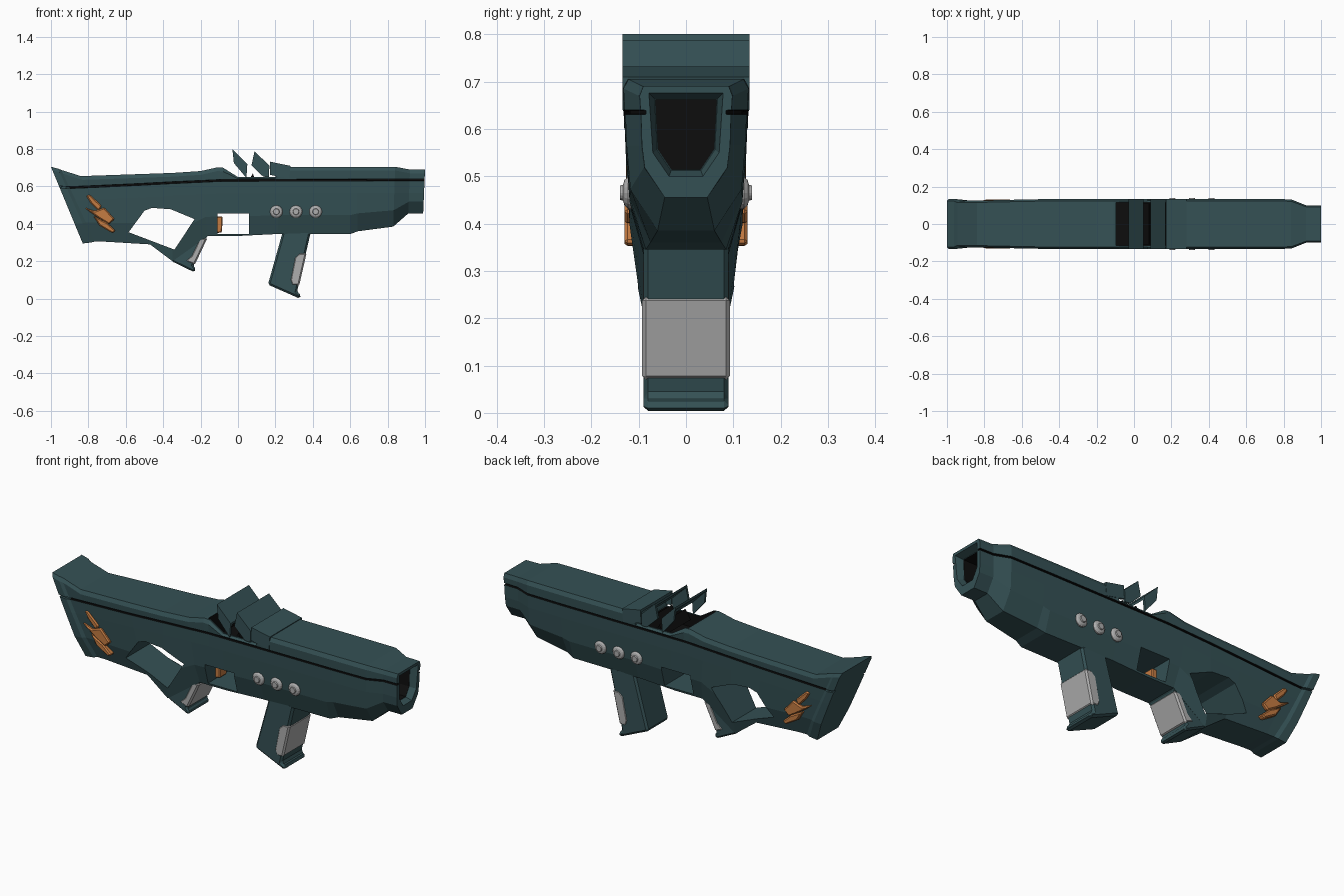
import bpy, bmesh, math

if "Cube" in bpy.data.objects:
    bpy.data.objects.remove(bpy.data.objects["Cube"])


def material(name, rgb):
    m = bpy.data.materials.new(name)
    m.diffuse_color = (*rgb, 1)
    m.use_nodes = True
    m.node_tree.nodes["Principled BSDF"].inputs["Base Color"].default_value = m.diffuse_color
    return m


TEAL = material("dark_teal", (0.035, 0.082, 0.09))
BLACK = material("black", (0.004, 0.004, 0.004))
GREY = material("pale_grey", (0.42, 0.42, 0.42))
ORANGE = material("copper_orange", (0.56, 0.20, 0.055))


def loft(name, rings, mats, rule=None):
    """Skin a list of equal-length rings of points and cap both ends."""
    bm = bmesh.new()
    rows = [[bm.verts.new(p) for p in r] for r in rings]
    n = len(rows[0])
    for s in range(len(rows) - 1):
        a, b = rows[s], rows[s + 1]
        for k in range(n):
            f = bm.faces.new((a[k], a[(k + 1) % n], b[(k + 1) % n], b[k]))
            f.material_index = rule(s, k) if rule else 0
    bm.faces.new(rows[0])
    bm.faces.new(rows[-1])
    bmesh.ops.recalc_face_normals(bm, faces=bm.faces)
    me = bpy.data.meshes.new(name)
    bm.to_mesh(me)
    bm.free()
    for m in mats:
        me.materials.append(m)
    ob = bpy.data.objects.new(name, me)
    bpy.context.collection.objects.link(ob)
    return ob


def prism(name, pts, y0, y1, mat, bevel=0.0, mirror=False):
    """Extrude an (x, z) profile along y."""
    ob = loft(name, [[(x, y, z) for x, z in pts] for y in (y0, y1)], [mat])
    if bevel:
        b = ob.modifiers.new("bevel", 'BEVEL')
        b.width, b.segments, b.limit_method = bevel, 1, 'ANGLE'
    if mirror:
        ob.modifiers.new("mirror", 'MIRROR').use_axis = (False, True, False)
    return ob


def cut(target, cutter):
    cutter.hide_render = True
    m = target.modifiers.new("cut", 'BOOLEAN')
    m.operation, m.solver, m.object = 'DIFFERENCE', 'EXACT', cutter
    m.material_mode = 'TRANSFER'
    bpy.context.view_layer.objects.active = target
    bpy.ops.object.modifier_apply(modifier=m.name)
    bpy.data.objects.remove(cutter)


# Main body: x top, z top, x bottom, z bottom, groove z, half width, bottom half width
stations = [
    (-1.00, .705, -.83, .295, .598, .133, .088),
    (-.962, .695, -.785, .300, .594, .133, .088),
    (-.945, .688, -.765, .305, .594, .124, .082),
    (-.84, .655, -.72, .305, .597, .125, .082),
    (-.55, .665, -.47, .290, .610, .132, .085),
    (-.35, .672, -.35, .200, .620, .134, .088),
    (-.20, .682, -.16, .335, .627, .134, .09),
    (-.11, .702, -.11, .335, .631, .134, .09),
    (-.08, .700, -.08, .335, .632, .134, .09),
    (.00, .650, .00, .335, .632, .134, .09),
    (.20, .650, .20, .345, .633, .134, .09),
    (.215, .705, .215, .345, .633, .134, .09),
    (.60, .705, .60, .345, .634, .134, .085),
    (.64, .705, .64, .360, .634, .134, .075),
    (.84, .705, .83, .385, .635, .132, .06),
    (.92, .690, .91, .455, .635, .100, .045),
    (1.00, .690, .99, .455, .635, .098, .045)]


def section(xt, zt, xb, zb, zg, w, bw):
    half = [(w * .92, zt), (w, max(zt - .02, zg + .009)), (w * .98, zg + .005),
            (w - .014, zg + .004), (w - .014, zg - .004), (w * .97, zg - .005),
            (w * .95, zg - .07), (w * .89, zb + .35 * (zg - zb)), (bw, zb)]
    pts = half + [(-y, z) for y, z in reversed(half)]
    return [(xt + (xb - xt) * (zt - z) / (zt - zb), y, z) for y, z in pts]


body = loft("body", [section(*s) for s in stations], [TEAL, BLACK],
            lambda s, k: 1 if s > 1 and k in (2, 3, 4, 12, 13, 14) else 0)

# Openings: stock, trigger and top vent
cut(body, prism("stock_cutter", [(-.585, .355), (-.5, .47), (-.46, .485), (-.36, .478),
                                 (-.232, .425), (-.34, .262)], -.3, .3, TEAL))
cut(body, prism("trigger_cutter", [(-.11, .346), (-.11, .455), (.06, .455), (.06, .346)],
                -.3, .3, TEAL))
cut(body, prism("vent_cutter", [(-.095, .58), (-.095, .9), (.195, .9), (.195, .58)],
                -.115, .115, BLACK))


# Muzzle opening: flared lip, then a dark bore
def shield(x, s):
    half = [(.068, .07), (.062, -.04), (.032, -.085)]
    pts = half + [(-y, z) for y, z in reversed(half)]
    return [(x, y * s, .595 + z * s) for y, z in pts]


cut(body, loft("lip_cutter", [shield(1.01, 1.2), shield(.96, .98)], [TEAL]))
cut(body, loft("bore_cutter", [shield(.98, .95), shield(.70, .95)], [BLACK]))

# Vent louvres: sloped top plate with side flaps
louvres = [[(-.03, .80), (.05, .72), (.045, .645), (-.022, .725)],
           [(.088, .787), (.168, .712), (.165, .65), (.135, .652), (.072, .712)],
           [(.172, .732), (.28, .71), (.275, .64), (.17, .662)]]
for i, p in enumerate(louvres):
    (x0, z0), (x1, z1) = p[0], p[1]
    prism(f"louvre_top_{i + 1}", [p[0], p[1], (x1 - .003, z1 - .012), (x0, z0 - .014)],
          -.132, .132, TEAL)
    prism(f"louvre_flap_{i + 1}", p, .122, .134, TEAL, mirror=True)
for i, x in enumerate((.05, .13)):
    prism(f"vent_wedge_{i + 1}", [(x, .62), (x + .03, .67), (x + .045, .62)],
          -.11, .11, BLACK)

# Rear grip with pale front panel
prism("rear_grip", [(-.215, .40), (-.345, .245), (-.355, .20), (-.235, .142),
                    (-.225, .158), (-.24, .178), (-.162, .34)], -.088, .088, TEAL, .008)
prism("rear_grip_panel", [(-.205, .325), (-.163, .325), (-.232, .18), (-.285, .2),
                          (-.25, .232)], -.091, .091, GREY, .008)

# Front grip with pale front panel
prism("front_grip", [(.24, .36), (.16, .075), (.33, .0), (.338, .02), (.315, .035),
                     (.39, .36)], -.09, .09, TEAL, .01)
prism("front_grip_panel", [(.367, .245), (.327, .245), (.302, .222), (.278, .10),
                           (.288, .07), (.327, .07)], -.093, .093, GREY, .008)

# Trigger
prism("trigger", [(-.115, .35), (-.085, .355), (-.083, .44), (-.115, .44)],
      -.03, .03, ORANGE, .005)

# Claw ornament on both sides of the stock
claw = [[(-.812, .55), (-.792, .556), (-.728, .495), (-.745, .468), (-.79, .515)],
        [(-.822, .488), (-.765, .468), (-.715, .487), (-.66, .425), (-.69, .398),
         (-.735, .425), (-.79, .462)],
        [(-.775, .445), (-.70, .405), (-.652, .362), (-.672, .35), (-.74, .39)]]
for i, p in enumerate(claw):
    prism(f"claw_{i + 1}", p, .095, .130 - .003 * (i == 0), ORANGE, .006, mirror=True)


# Side knobs, turned profiles on both sides
for i, x in enumerate((.205, .31, .415)):
    prof = [(.034, .10), (.034, .122), (.027, .13), (.017, .133), (.015, .139)]
    rings = [[(x + r * math.cos(a * math.pi / 8), y, .465 + r * math.sin(a * math.pi / 8))
              for a in range(16)] for r, y in prof]
    ob = loft(f"knob_{i + 1}", rings, [GREY])
    ob.modifiers.new("mirror", 'MIRROR').use_axis = (False, True, False)
